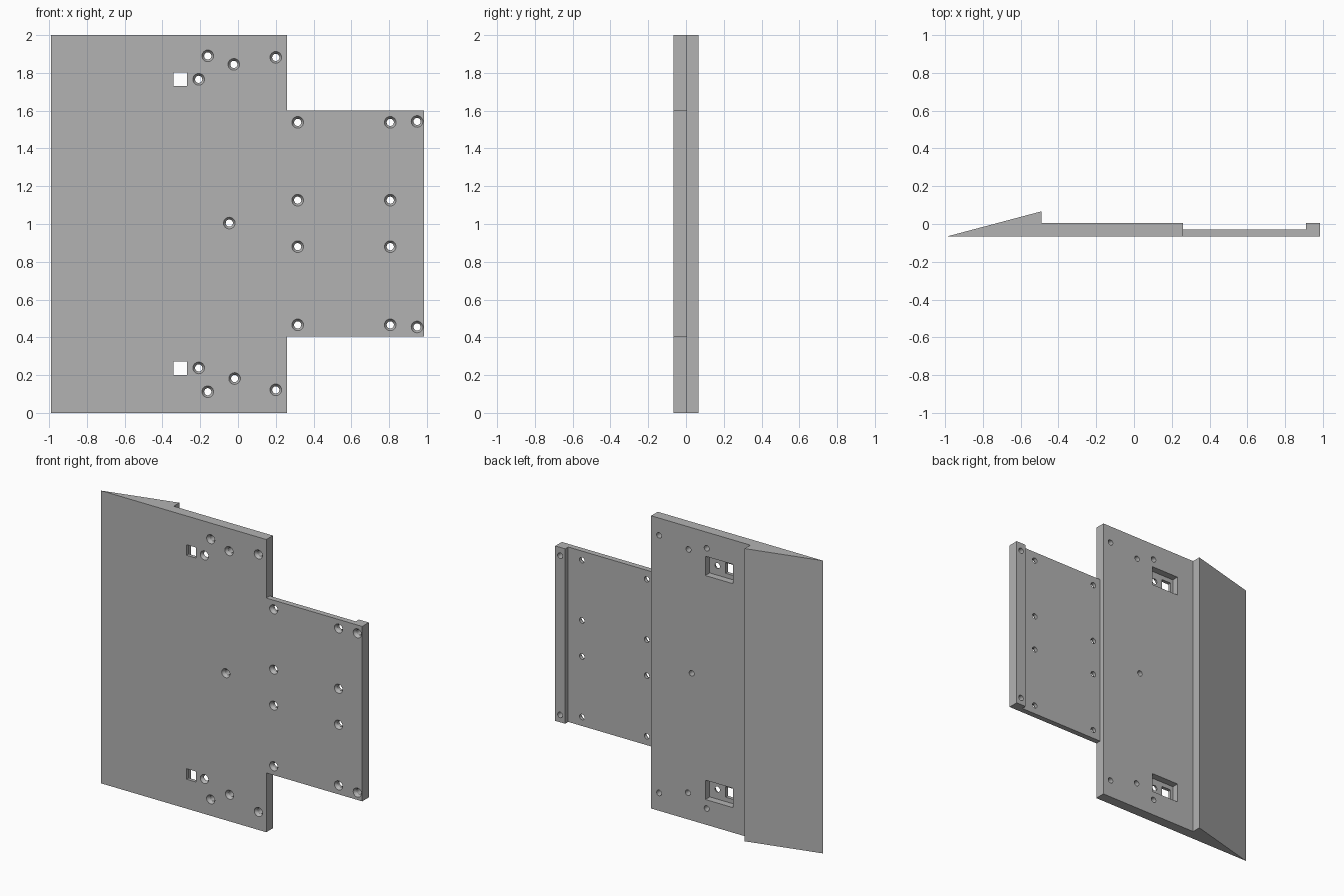
import bpy, bmesh, math
from mathutils import Matrix, Vector

if "Cube" in bpy.data.objects:
    bpy.data.objects.remove(bpy.data.objects["Cube"], do_unlink=True)

grey = bpy.data.materials.new("plain_grey")
grey.use_nodes = True
COLOUR = (0.45, 0.45, 0.45, 1)
grey.diffuse_color = COLOUR
grey.node_tree.nodes["Principled BSDF"].inputs["Base Color"].default_value = COLOUR

FRONT, BACK = -0.066, 0.005


def add_object(name, bm):
    bmesh.ops.recalc_face_normals(bm, faces=bm.faces)
    mesh = bpy.data.meshes.new(name)
    bm.to_mesh(mesh)
    bm.free()
    mesh.materials.append(grey)
    obj = bpy.data.objects.new(name, mesh)
    bpy.context.collection.objects.link(obj)
    return obj


def extrude_profile(name, points, z0, z1):
    bm = bmesh.new()
    face = bm.faces.new([bm.verts.new((x, y, z0)) for x, y in points])
    out = bmesh.ops.extrude_face_region(bm, geom=[face])
    top = [v for v in out["geom"] if isinstance(v, bmesh.types.BMVert)]
    bmesh.ops.translate(bm, verts=top, vec=(0, 0, z1 - z0))
    return add_object(name, bm)


def box_cutter(x0, x1, y0, y1, z0, z1):
    return extrude_profile("cutter", [(x0, y0), (x1, y0), (x1, y1), (x0, y1)], z0, z1)


def screw_cutter(x, z):
    # Straight bore with a countersunk mouth on the front
    rings = [(0.031, FRONT - 0.02), (0.031, FRONT), (0.019, FRONT + 0.018), (0.019, 0.1)]
    sides = 24
    bm = bmesh.new()
    loops = []
    for r, y in rings:
        angles = [2 * math.pi * i / sides for i in range(sides)]
        loops.append([bm.verts.new((x + r * math.cos(a), y, z + r * math.sin(a))) for a in angles])
    for a, b in zip(loops, loops[1:]):
        for i in range(sides):
            j = (i + 1) % sides
            bm.faces.new((a[i], a[j], b[j], b[i]))
    bm.faces.new(loops[0])
    bm.faces.new(loops[-1])
    return add_object("cutter", bm)


def apply_boolean(target, tool, operation):
    mod = target.modifiers.new("boolean", "BOOLEAN")
    mod.operation, mod.solver, mod.object = operation, "EXACT", tool
    bpy.context.view_layer.objects.active = target
    bpy.ops.object.modifier_apply(modifier=mod.name)
    bpy.data.objects.remove(tool, do_unlink=True)


# Tall plate with the wedge-shaped edge
plate = extrude_profile("mounting_plate", [
    (-0.99, FRONT), (0.26, FRONT), (0.26, BACK), (-0.49, BACK), (-0.49, 0.067)], 0, 2)

# Thin side tongue with a raised lip along its outer edge
tongue = extrude_profile("tongue", [
    (0.2, FRONT), (0.985, FRONT), (0.985, BACK), (0.91, BACK), (0.91, -0.028), (0.2, -0.028)],
    0.405, 1.6)
apply_boolean(plate, tongue, "UNION")

# Rear pockets and their square windows
for z in (0.237, 1.767):
    apply_boolean(plate, box_cutter(-0.36, -0.15, -0.042, 0.1, z - 0.066, z + 0.066), "DIFFERENCE")
    apply_boolean(plate, box_cutter(-0.342, -0.27, -0.1, 0.1, z - 0.036, z + 0.036), "DIFFERENCE")

# Countersunk screw holes
holes = [(-0.16, 1.89), (-0.022, 1.845), (0.2, 1.882), (-0.208, 1.766), (-0.046, 1.005),
         (-0.16, 0.112), (-0.018, 0.182), (0.2, 0.122), (-0.208, 0.238),
         (0.948, 1.543), (0.948, 0.455)]
holes += [(x, z) for x in (0.316, 0.806) for z in (0.466, 0.88, 1.126, 1.538)]
for x, z in holes:
    apply_boolean(plate, screw_cutter(x, z), "DIFFERENCE")

# Smooth the bores, keep the plate edges crisp
bpy.ops.object.select_all(action="DESELECT")
plate.select_set(True)
bpy.context.view_layer.objects.active = plate
bpy.ops.object.shade_smooth_by_angle(angle=math.radians(30))
